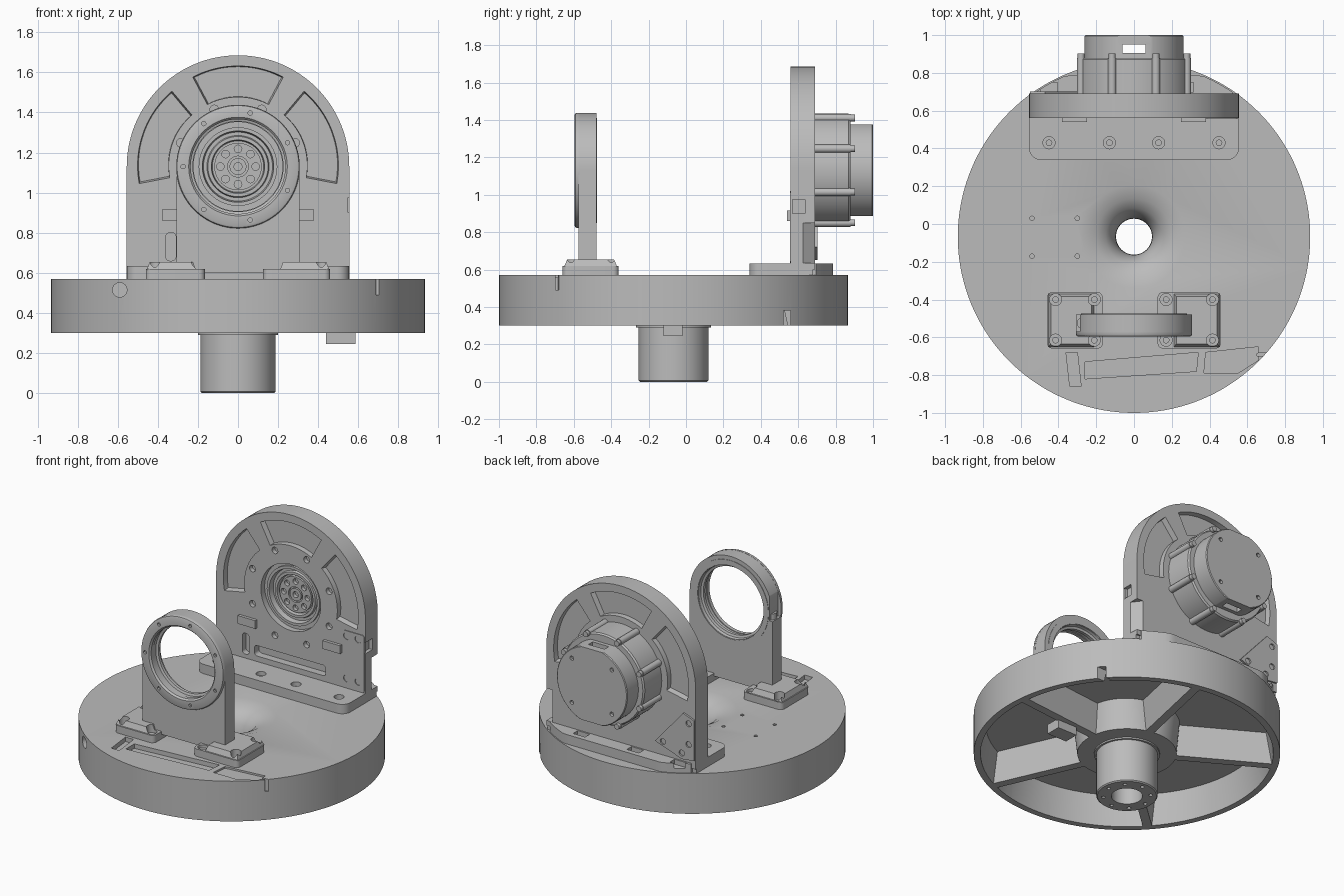
import bpy, bmesh, math
from math import sin, cos, radians, asin, sqrt, pi

cube = bpy.data.objects.get("Cube")
if cube:
    bpy.data.objects.remove(cube)

grey = bpy.data.materials.new("machined grey")
grey.use_nodes = True
grey.diffuse_color = (0.5, 0.5, 0.5, 1)
grey.node_tree.nodes["Principled BSDF"].inputs["Base Color"].default_value = (0.5, 0.5, 0.5, 1)


# ---------- helpers ----------
def finish(name, bm):
    bmesh.ops.remove_doubles(bm, verts=bm.verts, dist=1e-5)
    bmesh.ops.recalc_face_normals(bm, faces=bm.faces)
    mesh = bpy.data.meshes.new(name)
    bm.to_mesh(mesh)
    bm.free()
    mesh.materials.append(grey)
    ob = bpy.data.objects.new(name, mesh)
    bpy.context.collection.objects.link(ob)
    return ob


def prism(name, pts, a, b, axis="z", taper=1.0):
    """Polygon extruded from a to b along z (x,y points) or y (x,z points)."""
    bm = bmesh.new()
    cu = sum(p[0] for p in pts) / len(pts)
    cv = sum(p[1] for p in pts) / len(pts)
    place = (lambda u, v, w: (u, v, w)) if axis == "z" else (lambda u, v, w: (u, w, v))
    low = [bm.verts.new(place(u, v, a)) for u, v in pts]
    top = [bm.verts.new(place(cu + (u - cu) * taper, cv + (v - cv) * taper, b)) for u, v in pts]
    bm.faces.new(low)
    bm.faces.new(top[::-1])
    n = len(pts)
    for i in range(n):
        j = (i + 1) % n
        bm.faces.new((low[i], top[i], top[j], low[j]))
    return finish(name, bm)


def arc(cx, cy, r, a0, a1, n):
    return [(cx + r * cos(radians(a0 + (a1 - a0) * i / n)),
             cy + r * sin(radians(a0 + (a1 - a0) * i / n))) for i in range(n + 1)]


def cyl(name, cx, cy, r, a, b, axis="z", n=24):
    return prism(name, arc(cx, cy, r, 0, 360, n)[:-1], a, b, axis)


def box(name, x0, x1, y0, y1, z0, z1, taper=1.0):
    return prism(name, [(x0, y0), (x1, y0), (x1, y1), (x0, y1)], z0, z1, "z", taper)


def rounded(x0, x1, y0, y1, r):
    return (arc(x1 - r, y1 - r, r, 0, 90, 6) + arc(x0 + r, y1 - r, r, 90, 180, 6)
            + arc(x0 + r, y0 + r, r, 180, 270, 6) + arc(x1 - r, y0 + r, r, 270, 360, 6))


def sector(cx, cy, r0, r1, a0, a1, w=0.0, n=20):
    """Ring sector, held back by w from both straight sides."""
    d0, d1 = (math.degrees(asin(w / r)) for r in (r0, r1))
    return arc(cx, cy, r1, a0 + d1, a1 - d1, n) + arc(cx, cy, r0, a1 - d0, a0 + d0, n)


def revolve(name, profile, cx, cy, axis="z", n=96):
    """Closed (radius, height) profile turned around z or y."""
    bm = bmesh.new()
    rings = []
    for i in range(n):
        c, s = cos(2 * pi * i / n), sin(2 * pi * i / n)
        rings.append([bm.verts.new((cx + r * c, cy + r * s, h) if axis == "z"
                                   else (cx + r * c, h, cy + r * s)) for r, h in profile])
    for i in range(n):
        p, q = rings[i], rings[(i + 1) % n]
        for j in range(len(profile)):
            k = (j + 1) % len(profile)
            bm.faces.new((p[j], q[j], q[k], p[k]))
    return finish(name, bm)


def cut(target, cutters):
    bm = bmesh.new()
    for c in cutters:
        bm.from_mesh(c.data)
        bpy.data.objects.remove(c)
    tool = finish("cutter", bm)
    tool.hide_render = True
    mod = target.modifiers.new("cut", "BOOLEAN")
    mod.object = tool
    mod.operation = "DIFFERENCE"
    mod.solver = "EXACT"
    mod.use_self = True
    bpy.context.view_layer.objects.active = target
    bpy.ops.object.modifier_apply(modifier="cut")
    bpy.data.objects.remove(tool)


def counterbores(target, spots, z):
    """Wide shallow holes down to z with a narrow hole below."""
    cut(target, [cyl("c", x, y, 0.032, z, 0.7) for x, y in spots])
    cut(target, [cyl("c", x, y, 0.015, z - 0.025, 0.7, n=16) for x, y in spots])


def ring_points(cx, cy, r, count, start):
    return arc(cx, cy, r, start, start + 360, count)[:-1]


CY = -0.067   # turntable axis
AX = 1.13     # height of the tilt axis

# ---------- turntable: disc with five ribs below and a funnel on top ----------
disc = cyl("turntable", 0, CY, 0.933, 0.30, 0.57, n=144)
cut(disc, [prism("c", sector(0, CY, 0.30, 0.895, a, a + 72, 0.025), 0.28, 0.50, taper=0.9)
           for a in range(6, 366, 72)])
cut(disc, [revolve("c", [(0, 0.6), (0.30, 0.6), (0.275, 0.571), (0.2, 0.548), (0.15, 0.52),
                         (0.115, 0.47), (0.097, 0.40), (0.095, 0.2), (0, 0.2)], 0, CY)])
slots = [prism("c", [(-0.26, -0.82), (0.33, -0.78), (0.34, -0.68), (-0.26, -0.73)], 0.54, 0.6),
         prism("c", [(-0.36, -0.68), (-0.30, -0.68), (-0.28, -0.86), (-0.34, -0.86)], 0.54, 0.6),
         prism("c", [(0.37, -0.79), (0.55, -0.79), (0.66, -0.72), (0.66, -0.65), (0.38, -0.68)], 0.558, 0.6),
         prism("c", [(0.65, -0.70), (0.80, -0.69), (0.80, -0.67), (0.65, -0.685)], 0.49, 0.6),
         cyl("c", -0.59, 0.515, 0.036, -1.0, -0.72, "y"),
         box("c", 0.65, 0.80, 0.52, 0.56, 0.25, 0.38)]
slots += [cyl("c", x, y, 0.012, 0.54, 0.6, n=12) for x in (-0.54, -0.30) for y in (-0.17, 0.03)]
cut(disc, slots)

# ---------- hollow spindle below ----------
spindle = revolve("spindle", [(0.095, 0), (0.18, 0), (0.187, 0.007), (0.187, 0.29), (0.2, 0.29),
                              (0.2, 0.302), (0.095, 0.302)], 0, CY)
cut(spindle, [cyl("c", x, y, 0.012, -0.01, 0.04, n=12) for x, y in ring_points(0, CY, 0.145, 8, 0)])
box("connector_block", 0.44, 0.585, -0.12, -0.02, 0.245, 0.31)

# ---------- upright motor plate ----------
plate = prism("motor_plate", [(-0.555, 0.60), (0.555, 0.60)] + arc(0, AX, 0.555, 0, 180, 64), 0.56, 0.69, "y")
holes = [cyl("c", 0, AX, 0.222, 0.5, 0.75, "y", 72)]
for a0, a1 in ((-11, 50), (62, 118), (130, 191)):
    pocket = sector(0, AX, 0.345, 0.505, a0, a1, 0.004)
    holes += [prism("c", pocket, 0.53, 0.595, "y", 0.93), prism("c", pocket, 0.72, 0.655, "y", 0.93)]
holes += [cyl("c", x, z, 0.022, 0.53, 0.59, "y", 16) for x, z in ring_points(0, AX, 0.308, 8, 22.5)]
holes += [prism("c", rounded(-0.27, 0.26, 0.67, 0.74, 0.02), 0.5, 0.61, "y"),
          prism("c", rounded(-0.36, -0.31, 0.66, 0.80, 0.02), 0.5, 0.60, "y"),
          box("c", 0.53, 0.6, 0.5, 0.635, 0.90, 0.975),
          prism("c", [(0.56, 0.62), (0.56, 0.70), (0.50, 0.70)], 0.634, 0.85)]
cut(plate, holes)

# foot in front, and rear ledge that follows the turntable edge
foot = prism("plate_foot", arc(-0.495, 0.40, 0.06, 180, 270, 6) + arc(0.495, 0.40, 0.06, 270, 360, 6)
             + [(0.555, 0.68), (-0.555, 0.68)], 0.565, 0.633)
counterbores(foot, [(x, 0.43) for x in (-0.45, -0.13, 0.13, 0.45)], 0.605)
edge = [(x / 40, min(0.785, CY + sqrt(0.926 ** 2 - (x / 40) ** 2))) for x in range(-21, 22)]
ledge = prism("rear_ledge", [(0.525, 0.66), (-0.525, 0.66)] + edge, 0.565, 0.633)
cut(ledge, [box("c", x - 0.045, x + 0.045, 0.70, 0.75, 0.60, 0.7) for x in (-0.45, -0.13, 0.27)])

# stop blocks and cover plates
for side in (-1, 1):
    x0, x1 = sorted((side * 0.25, side * 0.38))
    box("stop_block", x0, x1, 0.54, 0.57, 0.86, 0.915)
cover = prism("front_cover", rounded(0.385, 0.548, 0.635, 1.02, 0.015), 0.555, 0.57, "y")
cut(cover, [cyl("c", x, z, 0.024, 0.5, 0.565, "y", 16) for x in (0.42, 0.505) for z in (0.70, 0.985)])
cover = prism("rear_cover", [(-0.55, 0.93), (-0.47, 0.96), (-0.26, 0.72), (-0.46, 0.65), (-0.55, 0.66)],
              0.68, 0.702, "y")
cut(cover, [cyl("c", x, z, 0.02, 0.692, 0.75, "y", 16)
            for x, z in ((-0.51, 0.90), (-0.32, 0.73), (-0.46, 0.69), (-0.51, 0.76))])

# ---------- motor ----------
revolve("motor_body", [(0, 0.65), (0.225, 0.65), (0.225, 0.685), (0.303, 0.685), (0.303, 0.87),
                       (0.295, 0.88), (0, 0.88)], 0, AX, "y")
for x, z in ring_points(0, AX, 0.303, 8, 22.5):
    cyl("motor_lug", x, z, 0.022, 0.685, 0.88, "y", 16)
    cyl("motor_screw", x, z, 0.018, 0.87, 0.903, "y", 16)
cap = revolve("motor_cap", [(0, 0.87), (0.262, 0.87), (0.262, 0.995), (0.257, 1.0), (0, 1.0)], 0, AX, "y")
cut(cap, [box("c", -0.06, 0.06, 0.905, 0.95, 0.8, 1.5),
          box("c", -0.3, 0.3, 0.8, 1.1, 1.376, 1.55), box("c", -0.3, 0.3, 0.8, 1.1, 0.7, 0.885)]
    + [cyl("c", x, z, 0.014, 0.98, 1.05, "y", 12) for x, z in ring_points(0, AX, 0.21, 4, 45)])
revolve("motor_seal", [(0.226, 0.66), (0.226, 0.60), (0.196, 0.60), (0.196, 0.585), (0.178, 0.585),
                       (0.172, 0.62), (0.155, 0.62), (0.15, 0.605), (0.133, 0.605), (0.128, 0.635),
                       (0.11, 0.635), (0.11, 0.66)], 0, AX, "y")
rotor = cyl("rotor", 0, AX, 0.118, 0.61, 0.66, "y", 64)
cut(rotor, [cyl("c", x, z, 0.019, 0.58, 0.635, "y", 16) for x, z in ring_points(0, AX, 0.088, 8, 90)]
    + [revolve("c", [(0.042, 0.58), (0.052, 0.58), (0.052, 0.625), (0.042, 0.625)], 0, AX, "y", 32),
       cyl("c", 0, AX, 0.02, 0.58, 0.635, "y", 16)])

# ---------- front bearing bracket ----------
bracket = prism("bracket", [(-0.307, 0.60), (0.307, 0.60)] + arc(0, AX, 0.307, 0, 180, 48), -0.575, -0.478, "y")
cut(bracket, [cyl("c", 0, AX, 0.243, -0.7, -0.3, "y", 72),
              box("c", -0.4, -0.285, -0.7, -0.4, 1.08, 1.26)])
cyl("clamp_screw", -0.27, -0.525, 0.032, 1.04, 1.12)
collar = revolve("bearing_collar", [(0.236, -0.585), (0.246, -0.596), (0.295, -0.596), (0.304, -0.592),
                                    (0.308, -0.582), (0.308, -0.57), (0.28, -0.57), (0.28, -0.475),
                                    (0.246, -0.475), (0.24, -0.5), (0.225, -0.505),
                                    (0.225, -0.525), (0.24, -0.53), (0.24, -0.56), (0.236, -0.56)], 0, AX, "y")
cut(collar, [cyl("c", x, z, 0.011, -0.65, -0.58, "y", 12) for x, z in ring_points(0, AX, 0.274, 7, 180)])

# bracket feet: low flange and chamfered raised block
for side, inner in ((-1, 0.165), (1, 0.125)):
    x0, x1 = sorted((side * inner, side * 0.46))
    base = prism("bracket_foot", rounded(x0, x1, -0.66, -0.36, 0.03), 0.565, 0.62)
    b0, b1 = sorted((side * 0.21, side * 0.455))
    block = box("bracket_foot_block", b0, b1, -0.652, -0.368, 0.615, 0.655, 0.88)
    spots = [(side * x, y) for x in (inner + 0.045, 0.415) for y in (-0.40, -0.615)]
    counterbores(base, spots, 0.6)
    cut(block, [cyl("c", x, y, 0.032, 0.6, 0.7) for x, y in spots])

# ---------- shading ----------
for ob in bpy.context.scene.objects:
    ob.select_set(ob.type == "MESH")
bpy.context.view_layer.objects.active = disc
bpy.ops.object.shade_smooth_by_angle(angle=radians(30))
